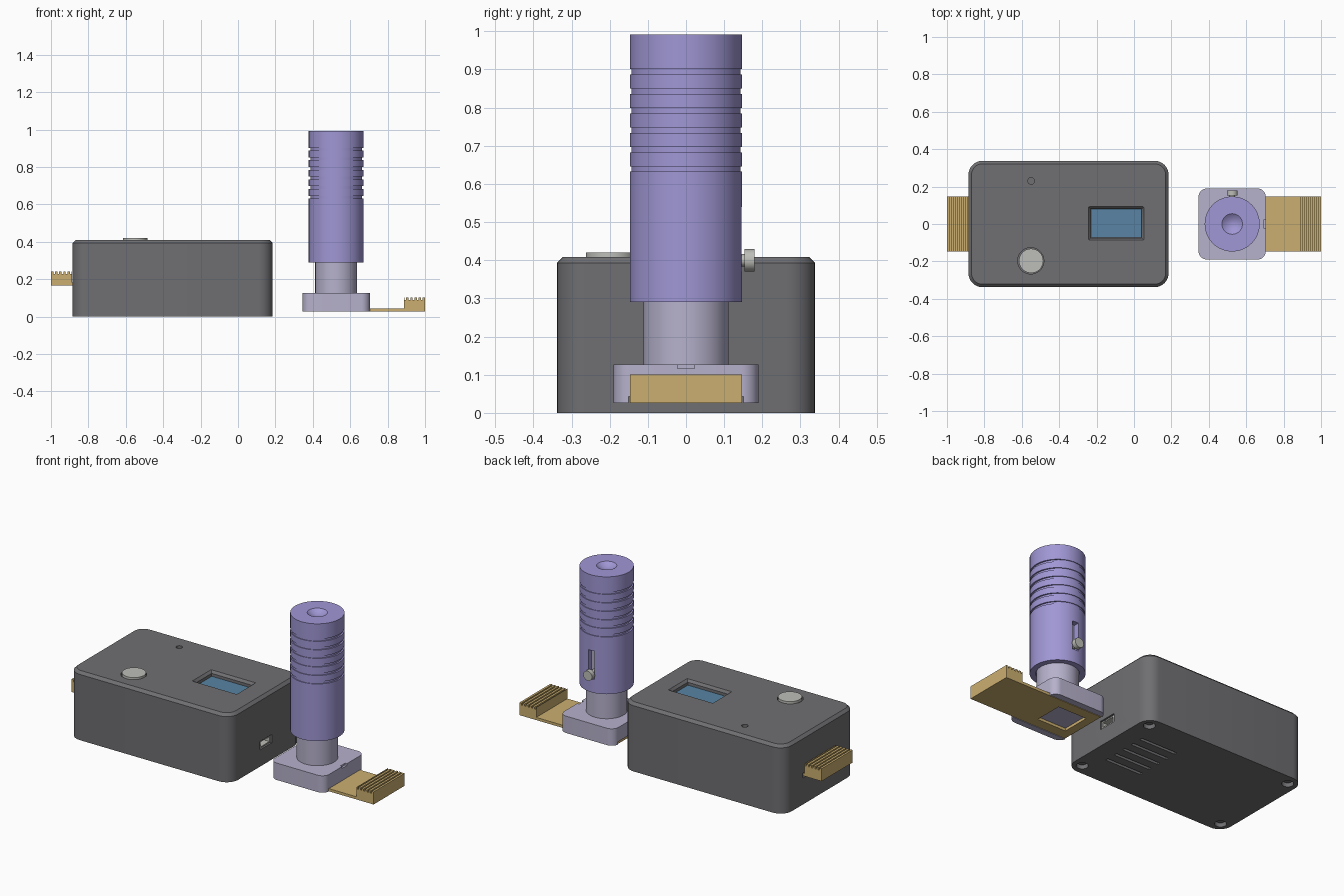
import bpy, bmesh, math
from mathutils import Matrix

if "Cube" in bpy.data.objects:
    bpy.data.objects.remove(bpy.data.objects["Cube"])


def material(name, rgb):
    m = bpy.data.materials.new(name)
    m.diffuse_color = (*rgb, 1)
    m.use_nodes = True
    m.node_tree.nodes["Principled BSDF"].inputs["Base Color"].default_value = m.diffuse_color
    return m


GREY = material("dark_grey", (0.16, 0.16, 0.17))
VIOLET = material("violet", (0.35, 0.31, 0.66))
LILAC = material("pale_lilac", (0.47, 0.44, 0.60))
GOLD = material("gold", (0.60, 0.43, 0.16))
BLUE = material("screen_blue", (0.10, 0.23, 0.37))
METAL = material("light_metal", (0.51, 0.51, 0.48))


def loft(name, rings, mat, matrix=None):
    """Skin a stack of equal-length point rings and cap both ends."""
    bm = bmesh.new()
    loops = [[bm.verts.new(p) for p in ring] for ring in rings]
    for a, b in zip(loops, loops[1:]):
        for i in range(len(a)):
            j = (i + 1) % len(a)
            bm.faces.new((a[i], a[j], b[j], b[i]))
    bm.faces.new(loops[0])
    bm.faces.new(loops[-1])
    bmesh.ops.recalc_face_normals(bm, faces=bm.faces)
    if matrix:
        bm.transform(matrix)
        bmesh.ops.recalc_face_normals(bm, faces=bm.faces)
    mesh = bpy.data.meshes.new(name)
    bm.to_mesh(mesh)
    bm.free()
    obj = bpy.data.objects.new(name, mesh)
    bpy.context.collection.objects.link(obj)
    if mat:
        mesh.materials.append(mat)
    return obj


def box(name, x0, x1, y0, y1, z0, z1, mat=None):
    return loft(name, [[(x0, y0, z), (x1, y0, z), (x1, y1, z), (x0, y1, z)]
                       for z in (z0, z1)], mat)


def rounded(cx, cy, hx, hy, r, z, n=8):
    """Rounded rectangle outline at height z."""
    pts = []
    for k, (sx, sy) in enumerate([(1, 1), (-1, 1), (-1, -1), (1, -1)]):
        for i in range(n + 1):
            a = math.pi / 2 * (k + i / n)
            pts.append((cx + sx * (hx - r) + r * math.cos(a),
                        cy + sy * (hy - r) + r * math.sin(a), z))
    return pts


def oval(cx, cy, rx, ry, z, n=64):
    return [(cx + rx * math.cos(2 * math.pi * i / n),
             cy + ry * math.sin(2 * math.pi * i / n), z) for i in range(n)]


def cylinder(name, cx, cy, r, z0, z1, mat=None, n=48, matrix=None):
    return loft(name, [oval(cx, cy, r, r, z, n) for z in (z0, z1)], mat, matrix)


def cut(target, cutters):
    for c in cutters:
        mod = target.modifiers.new("cut", 'BOOLEAN')
        mod.operation, mod.solver, mod.object = 'DIFFERENCE', 'EXACT', c
        bpy.context.view_layer.objects.active = target
        bpy.ops.object.modifier_apply(modifier=mod.name)
        bpy.data.objects.remove(c)


# Instrument case with a chamfered lid edge
CX = -0.35
case = loft("case", [rounded(CX, 0, 0.535, 0.338, 0.075, 0),
                     rounded(CX, 0, 0.535, 0.338, 0.075, 0.393),
                     rounded(CX, 0, 0.519, 0.322, 0.059, 0.409)], GREY)
# Screen recess with sloping rim, button well, pin hole, side port, slide slot
cutters = [
    loft("screen_cut", [rounded(-0.095, 0.003, h, h - 0.058, 0.004, z, 2)
                        for h, z in ((0.136, 0.36), (0.136, 0.394), (0.152, 0.415))], None),
    cylinder("button_cut", -0.552, -0.197, 0.070, 0.38, 0.45),
    cylinder("pin_hole_cut", -0.55, 0.23, 0.018, 0.37, 0.45, n=24),
    box("port_cut", 0.13, 0.25, -0.055, 0.055, 0.10, 0.15),
    box("slide_slot_cut", -0.95, -0.75, -0.156, 0.156, 0.158, 0.186),
]
# Screw recesses and ventilation slots in the underside
for x in (CX - 0.475, CX + 0.475):
    for y in (-0.275, 0.275):
        cutters.append(cylinder("screw_cut", x, y, 0.032, -0.05, 0.03, n=32))
for k in range(-2, 3):
    cutters.append(box("vent_cut", -0.17, 0.07, k * 0.07 - 0.009, k * 0.07 + 0.009, -0.05, 0.03))
cut(case, cutters)

for x in (CX - 0.475, CX + 0.475):
    for y in (-0.275, 0.275):
        cylinder("case_screw", x, y, 0.022, 0.018, 0.04, GREY, 24)
box("screen", -0.229, 0.039, -0.073, 0.079, 0.355, 0.378, BLUE)
cylinder("button", -0.55, -0.197, 0.065, 0.37, 0.420, METAL)
# Hollow connector shell in the side port
port = box("port_shell", 0.12, 0.178, -0.05, 0.05, 0.104, 0.146, METAL)
cut(port, [box("port_hollow", 0.14, 0.25, -0.042, 0.042, 0.111, 0.139)])


def slide(name, side, z):
    """Sample slide: thin plate, window and a ribbed grip at the outer end."""
    profile = [(0.35, 0), (1.0, 0), (1.0, 0.075)]
    for k in range(5):                      # grip ribs
        x = 0.987 - k * 0.022
        profile += [(x, 0.075), (x, 0.063), (x - 0.009, 0.063), (x - 0.009, 0.075)]
    profile += [(0.888, 0.075), (0.888, 0.016), (0.35, 0.016)]
    obj = loft(name, [[(side * x, y, z + h) for x, h in profile]
                      for y in (-0.147, 0.147)], GOLD)
    w = sorted((side * 0.40, side * 0.59))
    cut(obj, [box("window_cut", *w, -0.085, 0.085, z - 0.05, z + 0.05)])
    return obj


slide("case_slide", -1, 0.165)
slide("holder_slide", 1, 0.026)

# Slide holder base with a channel underneath and an alignment notch
HX = 0.525
base = loft("holder_base", [rounded(HX, 0, 0.18, 0.19, 0.045, z) for z in (0.026, 0.127)], LILAC)
cut(base, [box("channel_cut", 0.2, 0.9, -0.151, 0.151, 0.0, 0.0425),
           box("notch_cut", 0.693, 0.8, -0.022, 0.022, 0.116, 0.2)])
neck = cylinder("neck", HX, 0, 0.112, 0.12, 0.58, LILAC, 64)

# Barrel with grip grooves and a dished top
R = 0.147
rings = [(R, R, 0.29)]
for k in range(6):
    z = 0.632 + k * 0.051
    rings += [(R, R, z), (0.138, 0.143, z), (0.138, 0.143, z + 0.014), (R, R, z + 0.014)]
rings.append((R, R, 0.992))
for k in range(7):
    t = 1 - k / 7
    rings.append((0.055 * t, 0.055 * t, 0.992 - 0.022 * (1 - t * t)))
barrel = loft("barrel", [oval(HX, 0, *r) for r in rings], VIOLET)
cut(barrel, [cylinder("bore_cut", HX, 0, 0.1145, 0.2, 0.60, n=64),
             box("guide_slot_cut", HX - 0.02, HX + 0.02, 0.08, 0.25, 0.37, 0.54)])

# Guide pin riding in the slot at the back of the barrel
back = Matrix.Translation((HX, 0, 0.40)) @ Matrix.Rotation(-math.pi / 2, 4, 'X')
cylinder("pin_shaft", 0, 0, 0.016, 0.10, 0.16, METAL, 24, back)
cylinder("pin_head", 0, 0, 0.029, 0.153, 0.180, METAL, 32, back)

# Smooth the round surfaces, keep creases sharp
bpy.ops.object.select_all(action='DESELECT')
for o in bpy.context.collection.objects:
    o.select_set(True)
bpy.context.view_layer.objects.active = case
bpy.ops.object.shade_smooth_by_angle(angle=math.radians(30))
